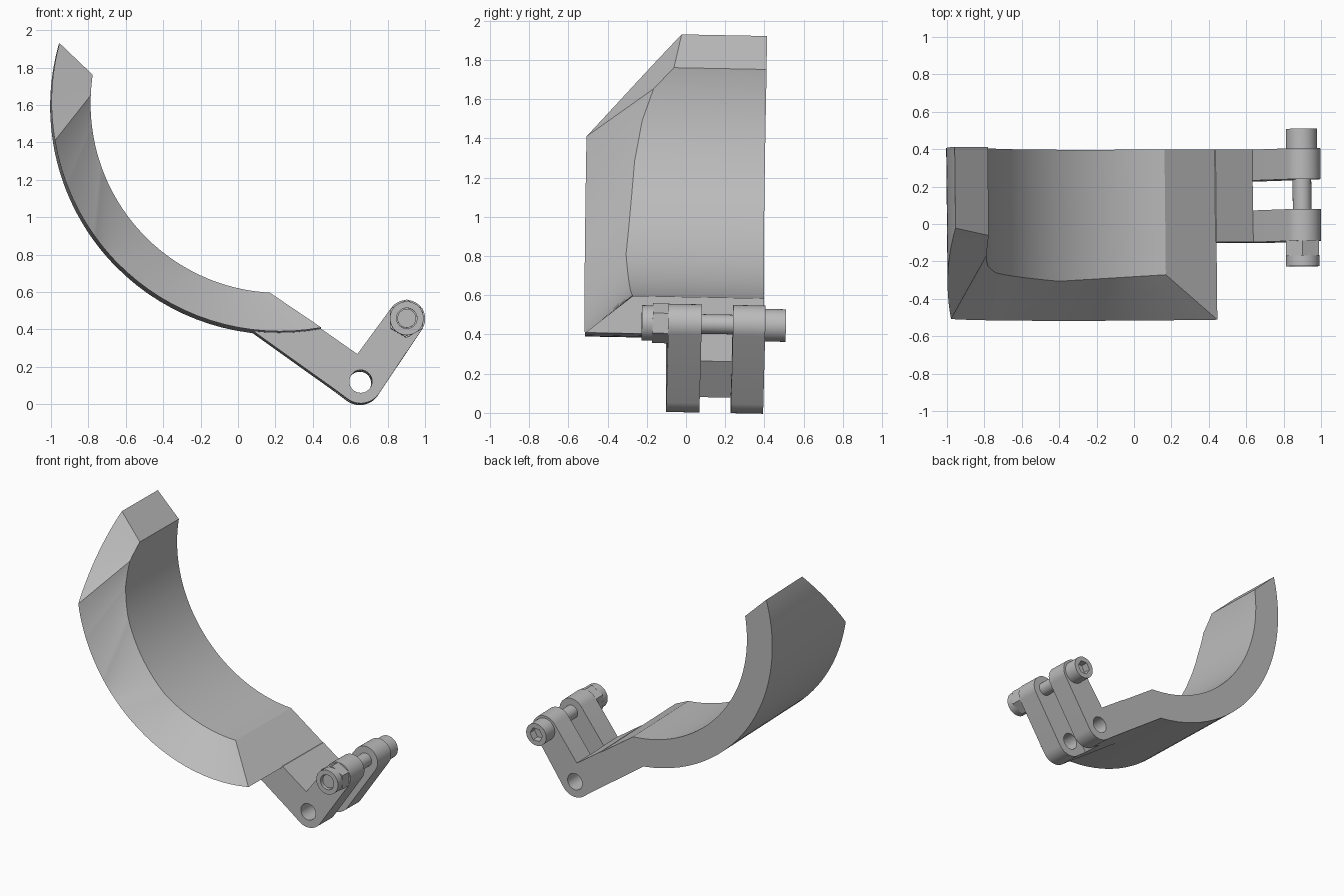
import bpy, bmesh, math
from mathutils import Matrix, Vector

if "Cube" in bpy.data.objects:
    bpy.data.objects.remove(bpy.data.objects["Cube"])

grey = bpy.data.materials.new("plain grey")
grey.use_nodes = True
grey.diffuse_color = (0.5, 0.5, 0.5, 1)
grey.node_tree.nodes["Principled BSDF"].inputs["Base Color"].default_value = (0.5, 0.5, 0.5, 1)

# The whole clamp leans slightly
PIVOT = Vector((0, 0, 1))
LEAN = (Matrix.Translation(PIVOT) @ Matrix.Rotation(math.radians(0.6), 4, 'Z')
        @ Matrix.Rotation(math.radians(-1.1), 4, 'X') @ Matrix.Translation(-PIVOT))

CENTRE, OUTER, INNER = (0.22, 1.6), 1.22, 1.01
BACK = 0.405
HINGE, BOLT = (0.655, 0.12), (0.9, 0.455)


def finish(name, bm):
    bmesh.ops.recalc_face_normals(bm, faces=bm.faces)
    bm.transform(LEAN)
    mesh = bpy.data.meshes.new(name)
    bm.to_mesh(mesh)
    bm.free()
    mesh.materials.append(grey)
    obj = bpy.data.objects.new(name, mesh)
    bpy.context.collection.objects.link(obj)
    return obj


def smooth(obj):
    bpy.ops.object.select_all(action='DESELECT')
    bpy.context.view_layer.objects.active = obj
    obj.select_set(True)
    bpy.ops.object.shade_smooth_by_angle(angle=math.radians(25))


def extrude(name, profile, y0, y1):
    """Prism of an x-z profile between two depths."""
    bm = bmesh.new()
    face = bm.faces.new([bm.verts.new((x, y0, z)) for x, z in profile])
    new = bmesh.ops.extrude_face_region(bm, geom=[face])["geom"]
    verts = [g for g in new if isinstance(g, bmesh.types.BMVert)]
    bmesh.ops.translate(bm, verts=verts, vec=(0, y1 - y0, 0))
    return finish(name, bm)


def arc(centre, r, start, end, steps):
    angles = [math.radians(start + (end - start) * i / steps) for i in range(steps + 1)]
    return [(centre[0] + r * math.cos(a), centre[1] + r * math.sin(a)) for a in angles]


def rod(name, centre, r, y0, y1, sides=40):
    return extrude(name, arc(centre, r, 0, 360, sides)[:-1], y0, y1)


def cut(obj, cutter):
    cutter.hide_render = True
    mod = obj.modifiers.new("cut", 'BOOLEAN')
    mod.operation, mod.solver, mod.object = 'DIFFERENCE', 'EXACT', cutter
    bpy.context.view_layer.objects.active = obj
    bpy.ops.object.modifier_apply(modifier=mod.name)
    bpy.data.objects.remove(cutter)


# Curved band: outer angle, outer front depth, inner angle, inner front depth
STATIONS = [(-15.7, -0.03, -9.1, -0.068), (9.4, -0.505, -2.8, -0.17),
            (21, -0.505, 6.5, -0.225), (36, -0.505, 18.5, -0.26),
            (44.5, -0.505, 52, -0.298), (100.4, -0.505, 87, -0.265)]


def on_ring(r, degrees, y):
    a = math.radians(degrees)
    return (CENTRE[0] - r * math.cos(a), y, CENTRE[1] - r * math.sin(a))


rows = []
for first, second in zip(STATIONS, STATIONS[1:]):
    steps = 16
    rows += [[p + (q - p) * i / steps for p, q in zip(first, second)] for i in range(steps)]
rows.append(STATIONS[-1])

bm = bmesh.new()
loops = []
for a_out, y_out, a_in, y_in in rows:
    corners = [on_ring(OUTER, a_out, y_out), on_ring(INNER, a_in, y_in),
               on_ring(INNER, a_in, BACK), on_ring(OUTER, a_out, BACK)]
    loops.append([bm.verts.new(c) for c in corners])
for a, b in zip(loops, loops[1:]):
    for i in range(4):
        j = (i + 1) % 4
        bm.faces.new((a[i], a[j], b[j], b[i]))
bm.faces.new(loops[0])
bm.faces.new(loops[-1])
smooth(finish("curved_band", bm))

# Sloping arm from the band to the notch between the ears
notch_top, notch_bottom = (0.637, 0.266), (0.51, 0.082)
extrude("sloping_arm", [(0.44, 0.404), notch_top, notch_bottom, (0.08, 0.389)], -0.09, BACK)

# Pair of ears with hinge holes
ear_profile = ([notch_bottom] + arc(HINGE, 0.117, 234.5, 324, 16)
               + arc(BOLT, 0.1, -36, 144, 24) + [notch_top])
for name, y0, y1 in (("front_ear", -0.09, 0.08), ("back_ear", 0.24, BACK)):
    ear = extrude(name, ear_profile, y0, y1)
    cut(ear, rod("hinge_cutter", HINGE, 0.061, y0 - 0.1, y1 + 0.1))
    smooth(ear)

# Bolt, socket head and lock nut
smooth(rod("bolt_shaft", BOLT, 0.05, -0.205, 0.42))
head = rod("bolt_head", BOLT, 0.083, BACK, 0.51)
cut(head, rod("socket_cutter", BOLT, 0.052, 0.455, 0.6, 6))
smooth(head)
extrude("nut_hexagon", arc(BOLT, 0.102, 30, 330, 5), -0.17, -0.09)
collar = rod("nut_collar", BOLT, 0.09, -0.225, -0.165)
cut(collar, rod("collar_cutter", BOLT, 0.055, -0.3, -0.19))
smooth(collar)
